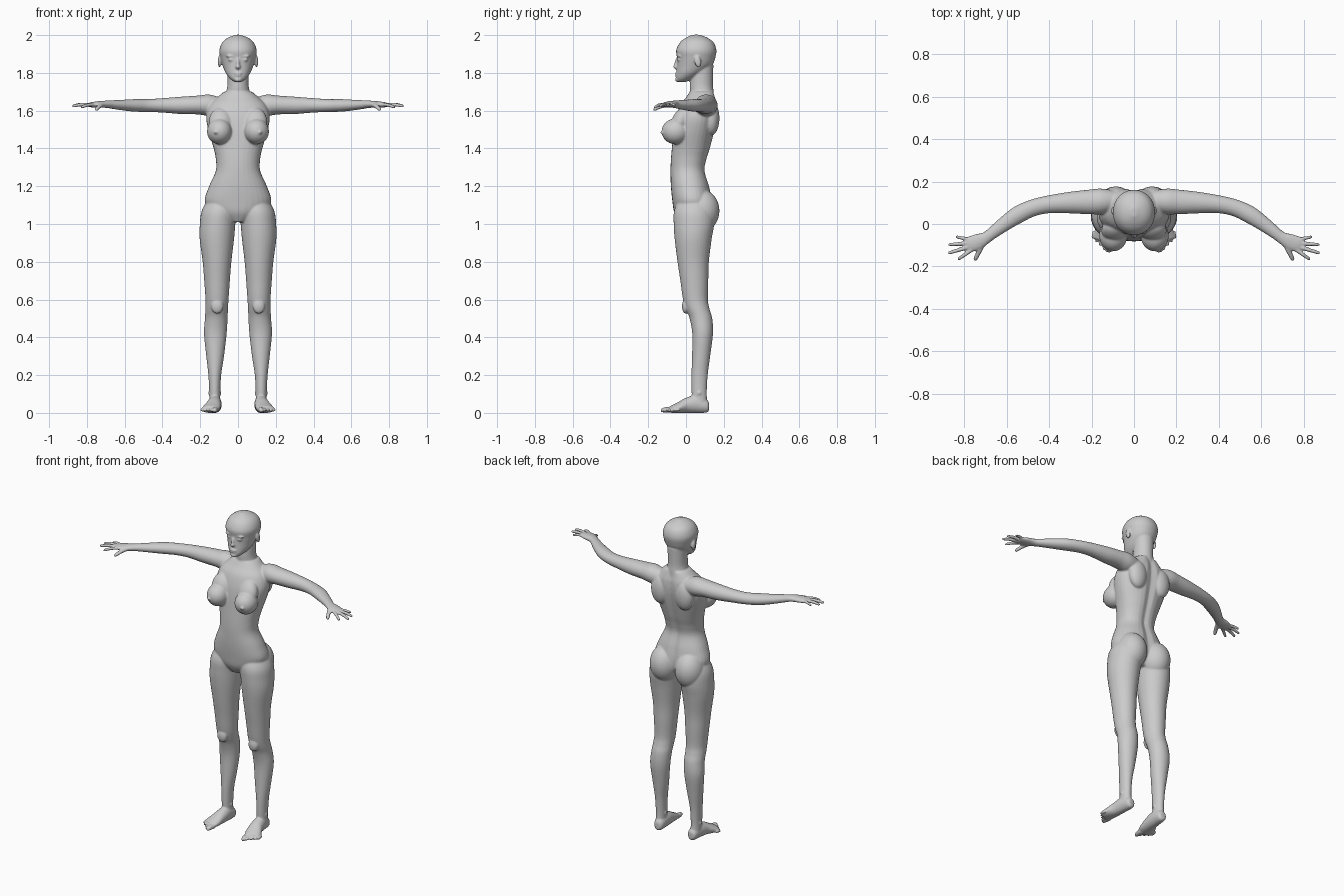
import bpy, bmesh, math
from mathutils import Vector, Matrix

bm = bmesh.new()
Z = Vector((0, 0, 1))


def spline(rows, steps=5):
    """Catmull-Rom resampling of station rows."""
    out = []
    for i in range(len(rows) - 1):
        p0, p1, p2, p3 = rows[max(i - 1, 0)], rows[i], rows[i + 1], rows[min(i + 2, len(rows) - 1)]
        for k in range(steps):
            t = k / steps
            out.append([0.5 * (2 * b + (c - a) * t + (2 * a - 5 * b + 4 * c - d) * t * t
                               + (3 * b - a - 3 * c + d) * t ** 3)
                        for a, b, c, d in zip(p0, p1, p2, p3)])
    return out + [list(rows[-1])]


def loft(rows, side=1, upright=False, power=2.0, n=32):
    """Closed tube through stations (x, y, z, half width, half depth)."""
    rows = spline(rows)
    rings = []
    for i, (x, y, z, a, b) in enumerate(rows):
        if upright:
            u, v = Vector((1, 0, 0)), Vector((0, 1, 0))
        else:
            p, q = rows[max(i - 1, 0)], rows[min(i + 1, len(rows) - 1)]
            u = (Vector(q[:3]) - Vector(p[:3])).cross(Z).normalized()
            v = Z
        ring = []
        for k in range(n):
            c, s = math.cos(math.tau * k / n), math.sin(math.tau * k / n)
            c = math.copysign(abs(c) ** (2 / power), c)
            s = math.copysign(abs(s) ** (2 / power), s)
            co = Vector((x, y, z)) + u * (a * c) + v * (b * s)
            co.x *= side
            ring.append(bm.verts.new(co))
        rings.append(ring)
    faces = [bm.faces.new((r[k], r[(k + 1) % n], t[(k + 1) % n], t[k]))
             for r, t in zip(rings, rings[1:]) for k in range(n)]
    faces += [bm.faces.new(rings[0]), bm.faces.new(rings[-1])]
    bmesh.ops.recalc_face_normals(bm, faces=faces)
    return [v for r in rings for v in r]


def column(rows, **kw):
    """Upright loft from (z, front y, back y, half width)."""
    return loft([(0, (f + b) / 2, z, w, (b - f) / 2) for z, f, b, w in rows], upright=True, **kw)


def ball(centre, radii, side=1, tilt=0):
    x, y, z = centre
    m = (Matrix.Translation((x * side, y, z)) @ Matrix.Rotation(tilt, 4, 'X')
         @ Matrix.Diagonal((*radii, 1)))
    bmesh.ops.create_uvsphere(bm, u_segments=32, v_segments=20, radius=1, matrix=m)


# torso, with a groove along the spine
torso = column([(1.01, -.035, .10, .05), (1.06, -.062, .135, .135), (1.12, -.072, .14, .176),
                (1.20, -.08, .125, .153), (1.28, -.082, .103, .118), (1.34, -.08, .112, .117),
                (1.40, -.075, .13, .129), (1.50, -.065, .155, .158), (1.57, -.052, .167, .168),
                (1.63, -.03, .167, .15), (1.67, .0, .158, .11), (1.70, .02, .15, .075)], power=2.2)
for v in torso:
    if v.co.y > .05:
        v.co.y -= .013 * math.exp(-(v.co.x / .022) ** 2)

# neck and head
column([(1.62, .03, .15, .062), (1.69, .022, .147, .063), (1.74, .02, .143, .056), (1.84, .03, .145, .058)])
column([(1.752, -.042, .0, .02), (1.77, -.052, .04, .043), (1.80, -.05, .09, .066),
        (1.84, -.048, .138, .082), (1.88, -.048, .155, .093), (1.92, -.052, .161, .099),
        (1.96, -.033, .147, .084), (1.985, -.003, .115, .056), (2.002, .035, .075, .012)], power=2.1)

# nose, lips and chin
ball((0, -.05, 1.85), (.009, .012, .032), tilt=-.2)
ball((0, -.055, 1.832), (.014, .014, .010))
ball((0, -.049, 1.797), (.022, .010, .006))
ball((0, -.048, 1.786), (.019, .010, .006))
ball((0, -.046, 1.764), (.02, .012, .012))

fingers = [  # base x, y, tip x, y, tip z, radius
    (.712, -.092, .752, -.172, 1.607, .012), (.765, -.122, .832, -.168, 1.618, .0095),
    (.778, -.108, .878, -.138, 1.624, .0098), (.782, -.09, .876, -.098, 1.626, .0095),
    (.775, -.073, .842, -.060, 1.626, .0085)]

for s in (1, -1):
    # ear, eye and brow
    ball((.098, .062, 1.86), (.009, .018, .032), s, .2)
    ball((.036, -.036, 1.87), (.016, .012, .009), s)
    ball((.038, -.036, 1.888), (.026, .013, .006), s)

    # breast and the slope above it
    ball((.098, -.055, 1.49), (.066, .074, .068), s)
    ball((.092, -.032, 1.54), (.062, .045, .08), s, -.4)
    ball((.117, -.126, 1.485), (.010, .010, .010), s)

    # shoulder blade and buttock
    ball((.085, .135, 1.56), (.06, .042, .09), s)
    ball((.088, .083, 1.07), (.088, .094, .112), s)

    # arm
    loft([(.08, .11, 1.62, .045, .045), (.15, .107, 1.628, .06, .057), (.21, .104, 1.63, .058, .05),
          (.30, .101, 1.628, .051, .046), (.40, .093, 1.628, .042, .038), (.48, .075, 1.627, .040, .034),
          (.55, .042, 1.628, .041, .033), (.62, -.006, 1.63, .034, .027), (.69, -.06, 1.634, .026, .02)], s)

    # palm
    loft([(.67, -.045, 1.633, .027, .021), (.70, -.066, 1.634, .029, .019),
          (.74, -.085, 1.633, .038, .017), (.78, -.098, 1.631, .036, .013), (.79, -.102, 1.63, .03, .008)], s)

    # fingers and thumb
    for bx, by, tx, ty, tz, r in fingers:
        mx, my, mz = (bx + tx) / 2, (by + ty) / 2, (1.634 + tz) / 2 + .003
        loft([(bx, by, 1.632, r, r), (mx, my, mz, r, r),
              (tx - (tx - bx) * .08, ty - (ty - by) * .08, tz + .001, r * .85, r * .85),
              (tx, ty, tz, r * .4, r * .4)], s, n=12)

    # leg
    loft([(.085, .045, 1.14, .07, .08), (.10, .042, 1.07, .092, .105), (.108, .042, 1.0, .094, .107),
          (.112, .038, .92, .091, .098), (.111, .038, .80, .076, .083), (.111, .044, .70, .068, .074),
          (.111, .050, .60, .061, .066), (.113, .062, .55, .060, .063), (.115, .079, .50, .060, .060),
          (.120, .088, .42, .060, .055), (.121, .080, .30, .047, .048), (.123, .072, .20, .034, .043),
          (.123, .070, .10, .029, .040), (.123, .075, .03, .030, .040)], s, upright=True)
    ball((.110, -.003, .565), (.032, .018, .04), s)
    ball((.123, .07, .105), (.036, .02, .02), s)

    # foot
    loft([(.117, .122, .032, .015, .02), (.118, .108, .036, .029, .035), (.122, .05, .046, .036, .046),
          (.128, 0, .040, .040, .040), (.140, -.045, .027, .048, .027), (.152, -.08, .018, .046, .018)], s)

    # toes
    for i in range(5):
        bx, by, r = .117 + .0175 * i, -.078 + .011 * i, .0145 if i == 0 else .0105 - .0006 * i
        length = (.056, .054, .047, .042, .036)[i]
        loft([(bx, by, .016, r, r), (bx + .005, by - length * .6, .016, r, r),
              (bx + .008, by - length, .012, r * .6, r * .6)], s, n=12)

# fuse the parts into one smooth skin
mesh = bpy.data.meshes.new("body")
bm.to_mesh(mesh)
bm.free()
body = bpy.data.objects.new("body", mesh)
bpy.context.collection.objects.link(body)
skin = body.modifiers.new("skin", 'REMESH')
skin.mode = 'VOXEL'
skin.voxel_size = .005
skin.use_smooth_shade = True
soft = body.modifiers.new("soften", 'SMOOTH')
soft.factor = .5
soft.iterations = 5
